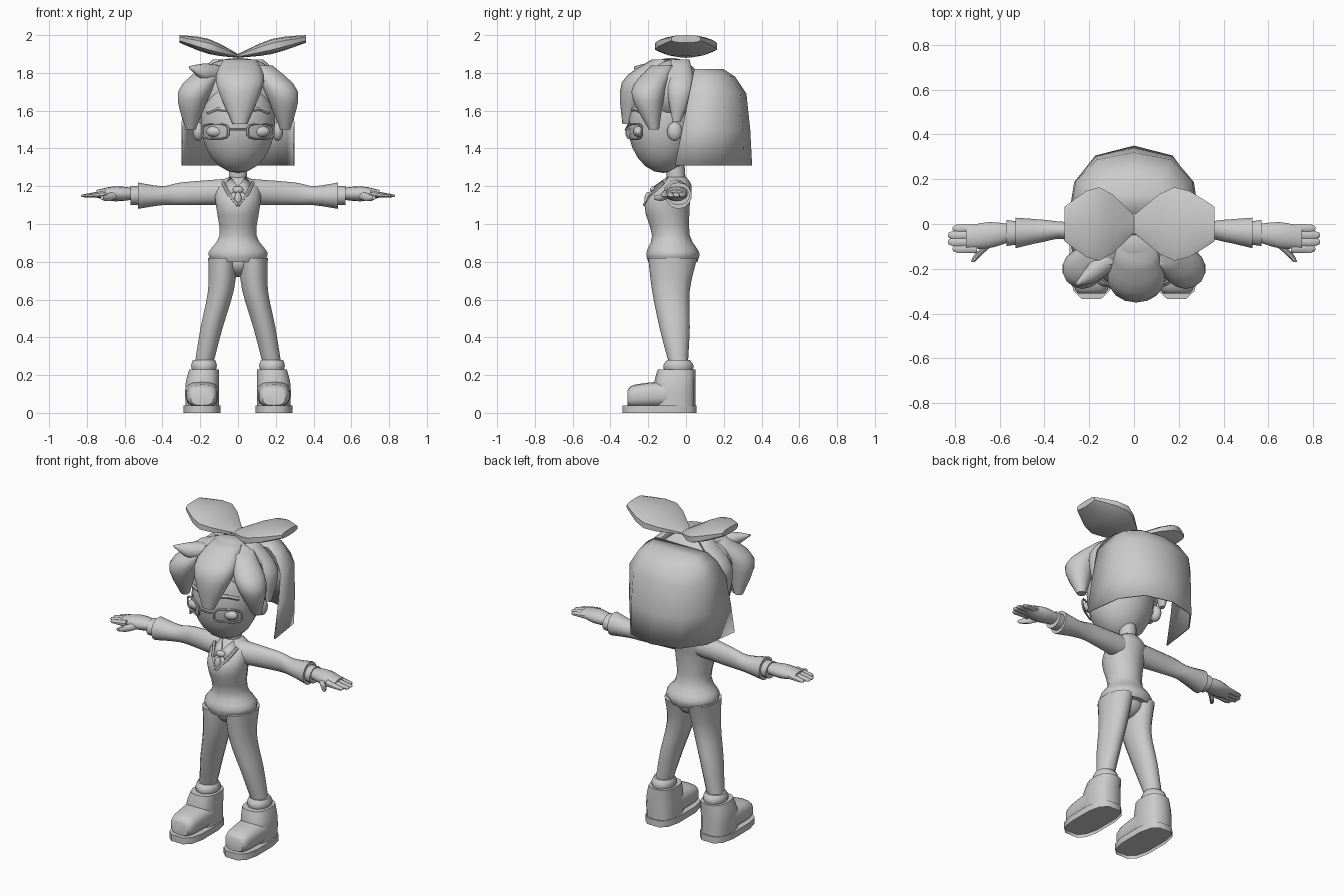
import bpy, bmesh, math
from mathutils import Vector

cube = bpy.data.objects.get("Cube")
if cube:
    bpy.data.objects.remove(cube)

grey = bpy.data.materials.new("plain_grey")
grey.use_nodes = True
GREY = (.6, .6, .6, 1)
grey.diffuse_color = GREY
grey.node_tree.nodes["Principled BSDF"].inputs["Base Color"].default_value = GREY


def finish(name, bm, mirror=False, thickness=0, angle=45):
    """Turn a bmesh into a smooth grey object, optionally thickened or mirrored."""
    bmesh.ops.recalc_face_normals(bm, faces=bm.faces)
    mesh = bpy.data.meshes.new(name)
    bm.to_mesh(mesh)
    bm.free()
    mesh.materials.append(grey)
    obj = bpy.data.objects.new(name, mesh)
    bpy.context.collection.objects.link(obj)
    bpy.ops.object.select_all(action='DESELECT')
    obj.select_set(True)
    bpy.context.view_layer.objects.active = obj
    bpy.ops.object.shade_smooth_by_angle(angle=math.radians(angle))
    if thickness:
        obj.modifiers.new("thickness", 'SOLIDIFY').thickness = thickness
    if mirror:
        obj.modifiers.new("other_side", 'MIRROR').use_mirror_merge = False


def blend(keys, t):
    """Smooth curve through evenly spaced keys."""
    last = len(keys) - 1
    i = min(int(t), last - 1)
    f = t - i
    a, b, c, d = (Vector(keys[min(max(k, 0), last)]) for k in range(i - 1, i + 3))
    bend = (2 * a - 5 * b + 4 * c - d) + (3 * b - a - 3 * c + d) * f
    return b + ((c - a) + bend * f) * f / 2


def signed_power(value, power):
    return math.copysign(abs(value) ** power, value)


def skin(bm, rings, closed=True):
    """Join neighbouring rings of vertices with quads."""
    count = len(rings[0])
    for low, high in zip(rings, rings[1:]):
        for i in range(count if closed else count - 1):
            j = (i + 1) % count
            bm.faces.new((low[i], low[j], high[j], high[i]))


def tube(name, axis, keys, mirror=False, sides=14, steps=3, power=1, recess=0):
    """Skin oval rings along an axis; each key is centre x, y, z and two radii."""
    bm = bmesh.new()
    rings = []
    across = [k for k in range(3) if k != 'xyz'.index(axis)]
    for s in range(steps * (len(keys) - 1) + 1):
        *centre, ru, rv = blend(keys, s / steps)
        ring = []
        for i in range(sides):
            angle = math.tau * (i + .5) / sides
            point = Vector(centre)
            point[across[0]] += ru * signed_power(math.cos(angle), power)
            point[across[1]] += rv * signed_power(math.sin(angle), power)
            ring.append(bm.verts.new(point))
        rings.append(ring)
    skin(bm, rings)
    base = bm.faces.new(rings[0])
    bm.faces.new(rings[-1])
    if recess:
        bmesh.ops.inset_region(bm, faces=[base], thickness=recess)
        bmesh.ops.translate(bm, vec=(0, 0, recess), verts=base.verts)
    finish(name, bm, mirror)


def lock(name, axis, root, belly, tip, width, depth, mirror=False, blunt=.3):
    """Leaf-shaped hair lock: broad root, full belly, narrow tip."""
    sizes = ((root, .7), (belly, 1), (tip, blunt))
    tube(name, axis, [(*p, width * s, depth * s) for p, s in sizes], mirror, steps=4)


def wire(name, points, radius, mirror=False, closed=False):
    """Thin rod through points."""
    curve = bpy.data.curves.new(name, 'CURVE')
    curve.dimensions = '3D'
    curve.bevel_depth = radius
    curve.bevel_resolution = 1
    curve.use_fill_caps = True
    spline = curve.splines.new('POLY')
    spline.points.add(len(points) - 1)
    for target, p in zip(spline.points, points):
        target.co = (*p, 1)
    spline.use_cyclic_u = closed
    helper = bpy.data.objects.new(name, curve)
    bm = bmesh.new()
    bm.from_mesh(helper.to_mesh())
    helper.to_mesh_clear()
    bpy.data.objects.remove(helper)
    bpy.data.curves.remove(curve)
    finish(name, bm, mirror)


def ball(name, centre, scale, mirror=False):
    bm = bmesh.new()
    bmesh.ops.create_uvsphere(bm, u_segments=18, v_segments=12, radius=1)
    bmesh.ops.scale(bm, vec=scale, verts=bm.verts)
    bmesh.ops.translate(bm, vec=centre, verts=bm.verts)
    finish(name, bm, mirror)


# Body: flared vest, neck, hips and legs
tube("vest", 'z', [(0, -.07, .8, .14, .13), (0, -.07, .85, .16, .14), (0, -.08, .94, .1, .1),
                   (0, -.1, 1.1, .12, .12), (0, -.06, 1.2, .12, .09), (0, -.05, 1.25, .05, .05)])
tube("neck", 'z', [(0, -.05, 1.2, .05, .05), (0, -.06, 1.35, .05, .05)])
ball("hips", (0, -.07, .8), (.1, .1, .08))
tube("legs", 'z', [(.18, -.04, .26, .05, .05), (.14, -.06, .45, .06, .08),
                   (.09, -.08, .65, .07, .1), (.08, -.07, .82, .08, .13)], mirror=True)

# Neckline, collar and tie
wire("neckline", [(.08, -.12, 1.22), (.05, -.18, 1.16), (0, -.22, 1.1)], .01, mirror=True)
bm = bmesh.new()
corners = ((0, -.17, 1.2), (.04, -.1, 1.25), (.08, -.13, 1.2), (.04, -.19, 1.16))
bm.faces.new([bm.verts.new(p) for p in corners])
finish("collar", bm, mirror=True, thickness=.008)
ball("tie_knot", (0, -.17, 1.18), (.03, .02, .02))
ball("tie", (0, -.2, 1.13), (.02, .02, .04))

# Arms, cuffs and hands
tube("sleeves", 'x', [(.05, -.06, 1.17, .07, .07), (.3, -.03, 1.16, .04, .06),
                      (.4, -.03, 1.15, .05, .05), (.53, -.04, 1.15, .07, .07)], mirror=True)
tube("cuffs", 'x', [(.5, -.04, 1.15, .05, .05), (.57, -.04, 1.15, .06, .05)], mirror=True)
tube("palms", 'x', [(.55, -.04, 1.16, .04, .03), (.65, -.05, 1.16, .06, .04),
                    (.75, -.06, 1.16, .05, .02)], mirror=True)
for finger in range(4):
    y = -.02 - .03 * finger
    end = .84 - .02 * abs(finger - 1.5)
    tube("finger_%d" % finger, 'x', [(.7, y, 1.16, .02, .02), (end - .02, y, 1.15, .02, .01),
                                     (end, y, 1.15, .005, .005)], mirror=True, sides=8, steps=2)
tube("thumbs", 'y', [(.72, -.17, 1.14, .01, .01), (.69, -.13, 1.14, .02, .02),
                     (.63, -.08, 1.16, .02, .02)], mirror=True, sides=8)

# Shoes with recessed soles
tube("soles", 'z', [(.19, -.14, 0, .1, .2), (.19, -.14, .04, .1, .2)],
     mirror=True, sides=12, steps=1, power=.65, recess=.02)
tube("boots", 'z', [(.19, -.06, .04, .09, .11), (.19, -.06, .15, .09, .11),
                    (.18, -.05, .23, .08, .1)], mirror=True, power=.75)
tube("toe_caps", 'y', [(.19, -.31, .08, .06, .04), (.19, -.27, .09, .08, .06),
                       (.19, -.1, .1, .09, .07)], mirror=True, power=.7)
tube("boot_collars", 'z', [(.18, -.04, .21, .06, .07), (.18, -.04, .25, .07, .08),
                           (.18, -.04, .28, .06, .06)], mirror=True)
for row in range(2):
    y, z = -.15 + .02 * row, .18 + .03 * row
    wire("lace_%d" % row, [(.12, y + .03, z), (.16, y, z), (.21, y, z), (.25, y + .03, z)], .01, mirror=True)

# Head, ears, eyes and brows
ball("head", (0, -.12, 1.54), (.2, .19, .27))
ball("ears", (.21, -.06, 1.49), (.03, .04, .05), mirror=True)
ball("eyes", (.12, -.25, 1.49), (.05, .03, .03), mirror=True)
wire("brows", [(.05, -.29, 1.6), (.11, -.27, 1.61), (.16, -.22, 1.59)], .012, mirror=True)

# Glasses wrapping round the face
rim = []
for i in range(12):
    angle = math.tau * (i + .5) / 12
    x = .12 + .07 * signed_power(math.cos(angle), .6)
    rim.append((x, x * .6 - .345, 1.49 + .04 * signed_power(math.sin(angle), .6)))
wire("glasses_rims", rim, .006, mirror=True, closed=True)
wire("glasses_bridge", [(-.05, -.31, 1.5), (0, -.32, 1.5), (.05, -.31, 1.5)], .005)

# Long back hair: an open half bell that closes at the crown
bm = bmesh.new()
rows = []
for z, size, back in ((1.31, 1, .35), (1.5, 1, .34), (1.69, .97, .32), (1.78, .8, .26), (1.82, .6, .2)):
    front = .2 * (z - 1.6)
    rows.append([])
    for i in range(7):
        angle = math.pi * i / 6
        x = .3 * size * signed_power(math.cos(angle), .8)
        y = front + (back - front) * abs(math.sin(angle)) ** .8
        rows[-1].append(bm.verts.new((x, y, z)))
skin(bm, rows, closed=False)
bm.faces.new(rows[-1])
finish("back_hair", bm, thickness=.008)

# Hair cap, fringe locks and tuft
ball("hair_cap", (0, -.08, 1.7), (.25, .17, .18))
lock("centre_lock", 'z', (.01, -.12, 1.87), (.01, -.25, 1.75), (.01, -.31, 1.53), .13, .09)
lock("side_fringe", 'z', (.12, -.12, 1.84), (.23, -.2, 1.7), (.25, -.17, 1.5), .09, .09, mirror=True)
lock("temple_locks", 'z', (.1, -.03, 1.87), (.23, -.03, 1.72), (.25, -.05, 1.54), .05, .07, mirror=True)
lock("tuft", 'x', (-.08, -.15, 1.8), (-.17, -.2, 1.8), (-.26, -.27, 1.83), .06, .05, blunt=.1)

# Bow with two thick, upswept loops on top of the head
for name, reach in (("bow_left", .36), ("bow_right", -.31)):
    tube(name, 'x', [(0, 0, 1.89, .04, .01), (reach / 2, 0, 1.94, .17, .04),
                     (reach, 0, 1.98, .08, .02)], sides=10, power=.7)
ball("bow_knot", (0, 0, 1.89), (.04, .05, .01))
